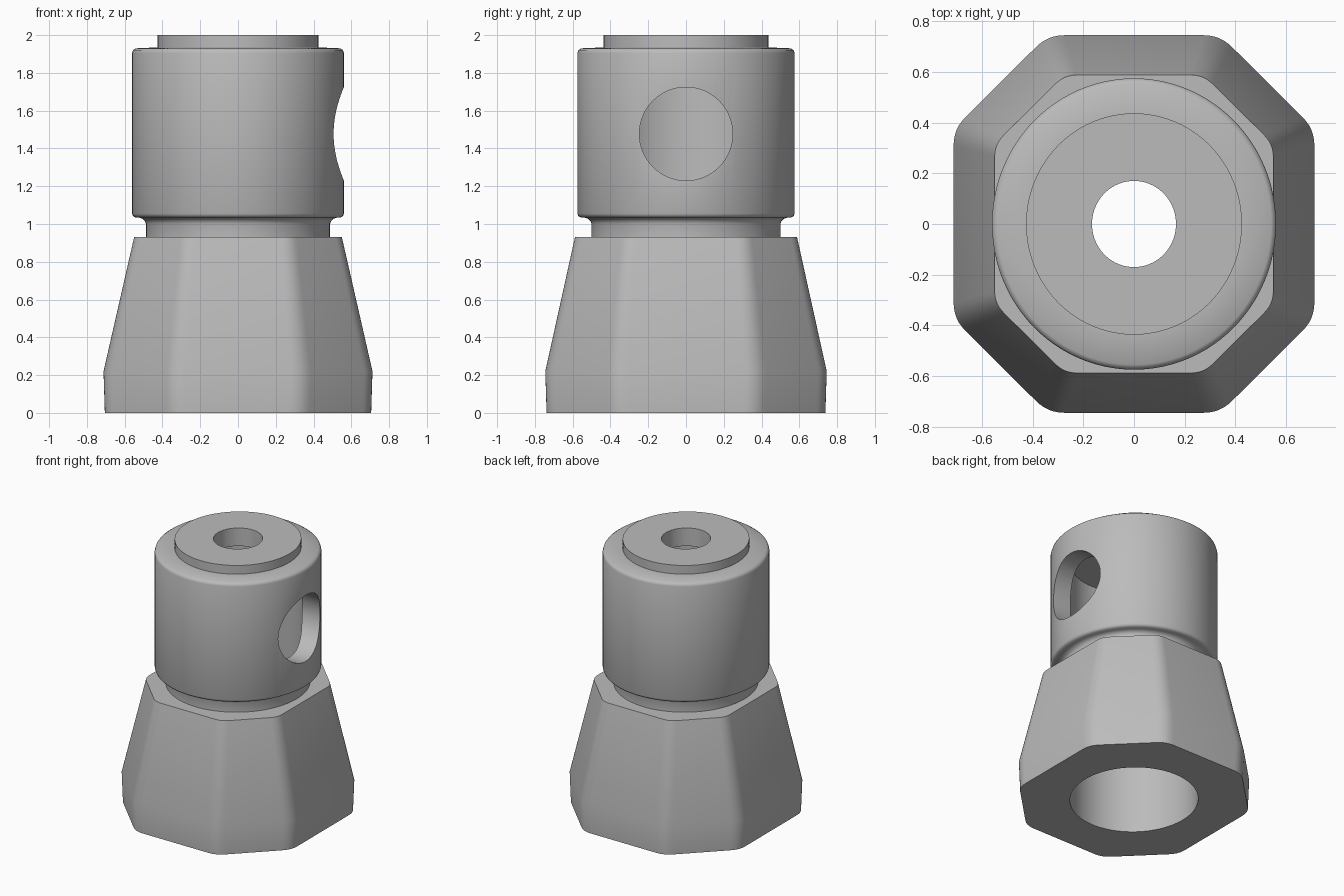
import bpy, bmesh, math
from mathutils import Vector

cube = bpy.data.objects.get("Cube")
if cube:
    bpy.data.objects.remove(cube, do_unlink=True)

SEGMENTS = 96
SQUASH = 0.975          # the round parts are slightly narrower in x

grey = bpy.data.materials.new("plain grey")
grey.use_nodes = True
colour = (0.5, 0.5, 0.5, 1)
grey.diffuse_color = colour
grey.node_tree.nodes["Principled BSDF"].inputs["Base Color"].default_value = colour


def loft(name, rings):
    """Solid through a stack of equal-length point rings, capped at both ends."""
    bm = bmesh.new()
    loops = [[bm.verts.new(p) for p in ring] for ring in rings]
    count = len(loops[0])
    for low, high in zip(loops, loops[1:]):
        for i in range(count):
            j = (i + 1) % count
            bm.faces.new((low[i], low[j], high[j], high[i]))
    bm.faces.new(loops[0][::-1])
    bm.faces.new(loops[-1])
    bmesh.ops.recalc_face_normals(bm, faces=bm.faces)
    mesh = bpy.data.meshes.new(name)
    bm.to_mesh(mesh)
    bm.free()
    mesh.materials.append(grey)
    obj = bpy.data.objects.new(name, mesh)
    bpy.context.collection.objects.link(obj)
    return obj


def turned(name, profile):
    """Round part from (radius, height) pairs."""
    angles = [2 * math.pi * i / SEGMENTS for i in range(SEGMENTS)]
    return loft(name, [[(SQUASH * r * math.cos(a), r * math.sin(a), z) for a in angles]
                       for r, z in profile])


def rounded_octagon(half_x, half_y, flat_x, flat_y, z, cut=0.065, steps=6):
    """Octagon ring with softly rounded corners."""
    quarter = [Vector((half_x, flat_y, z)), Vector((flat_x, half_y, z))]
    corners = []
    for sx, sy in ((1, 1), (-1, 1), (-1, -1), (1, -1)):
        pair = [Vector((sx * p.x, sy * p.y, z)) for p in quarter]
        corners += pair if sx * sy > 0 else pair[::-1]
    ring = []
    for i, c in enumerate(corners):
        a = c + (corners[i - 1] - c).normalized() * cut
        b = c + (corners[(i + 1) % 8] - c).normalized() * cut
        for k in range(steps + 1):
            t = k / steps
            ring.append((1 - t) ** 2 * a + 2 * t * (1 - t) * c + t * t * b)
    return ring


def combine(target, other, operation):
    """Apply a boolean and discard the second solid."""
    bpy.context.view_layer.objects.active = target
    mod = target.modifiers.new("combine", 'BOOLEAN')
    mod.operation = operation
    mod.solver = 'EXACT'
    mod.object = other
    other.hide_render = True
    bpy.ops.object.modifier_apply(modifier=mod.name)
    bpy.data.objects.remove(other, do_unlink=True)


# Tapered eight-sided base
body = loft("socket_body", [
    rounded_octagon(0.705, 0.738, 0.335, 0.37, 0),
    rounded_octagon(0.712, 0.745, 0.34, 0.375, 0.22),
    rounded_octagon(0.55, 0.588, 0.275, 0.315, 0.93, cut=0.05),
])

# Neck, barrel and raised top disc
barrel = turned("barrel", [
    (0.5, 0.8), (0.5, 1.0), (0.505, 1.015), (0.518, 1.028), (0.535, 1.033),
    (0.558, 1.035), (0.57, 1.042), (0.575, 1.055), (0.575, 1.905),
    (0.57, 1.92), (0.555, 1.93), (0.437, 1.935), (0.437, 2.0),
])
combine(body, barrel, 'UNION')

# Wide bore from below and narrow bore through the top
combine(body, turned("wide_bore", [(0.442, -0.1), (0.442, 1.865)]), 'DIFFERENCE')
combine(body, turned("narrow_bore", [(0.17, 1.7), (0.17, 2.1)]), 'DIFFERENCE')

# Round side hole through the left wall
ring = [2 * math.pi * i / 64 for i in range(64)]
side_hole = loft("side_hole", [[(x, 0.247 * math.cos(a), 1.477 + 0.247 * math.sin(a))
                                for a in ring] for x in (0.1, 0.8)])
combine(body, side_hole, 'DIFFERENCE')

# Smooth shading with crisp edges
bpy.ops.object.select_all(action='DESELECT')
body.select_set(True)
bpy.context.view_layer.objects.active = body
bpy.ops.object.shade_smooth_by_angle(angle=math.radians(42))
